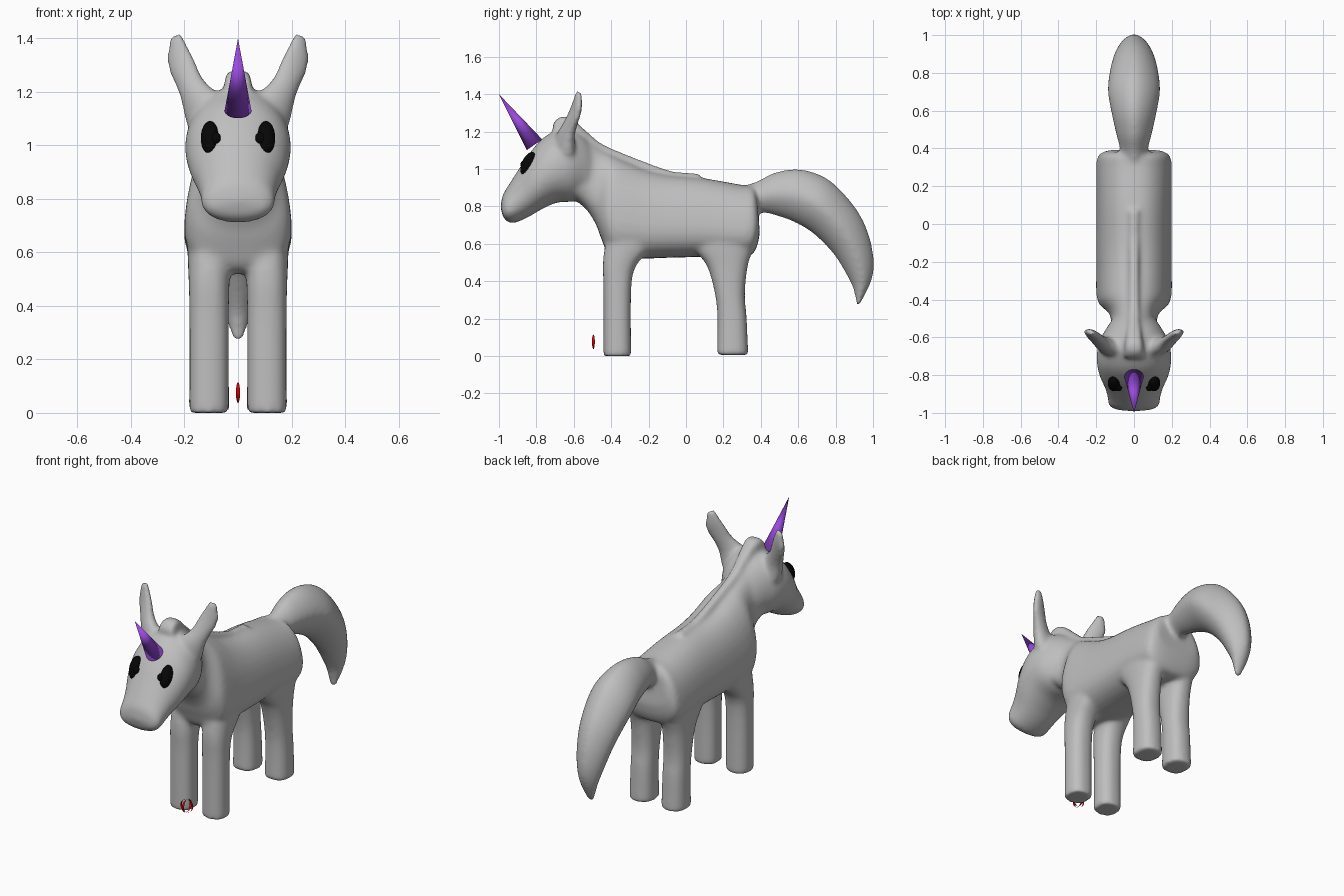
import bpy, bmesh, math
from mathutils import Matrix, Vector

cube = bpy.data.objects.get("Cube")
if cube:
    bpy.data.objects.remove(cube)


def material(name, colour, rough=0.6):
    m = bpy.data.materials.new(name)
    m.use_nodes = True
    m.diffuse_color = (*colour, 1)
    node = m.node_tree.nodes["Principled BSDF"]
    node.inputs["Base Color"].default_value = (*colour, 1)
    node.inputs["Roughness"].default_value = rough
    return m


GREY = material("coat grey", (0.52, 0.52, 0.52))
PURPLE = material("horn purple", (0.32, 0.07, 0.72))
BLACK = material("eye black", (0.002, 0.002, 0.002))
RED = material("ornament red", (0.6, 0.0, 0.0))


def finish(bm, name, mat):
    mesh = bpy.data.meshes.new(name)
    bmesh.ops.recalc_face_normals(bm, faces=bm.faces)
    for f in bm.faces:
        f.smooth = True
    bm.to_mesh(mesh)
    bm.free()
    mesh.materials.append(mat)
    ob = bpy.data.objects.new(name, mesh)
    bpy.context.collection.objects.link(ob)
    return ob


def spline(rows, steps=4):
    """Smoothly resample rows of numbers (Catmull-Rom)."""
    out = []
    for i in range(len(rows) - 1):
        p0, p1, p2, p3 = (rows[min(max(i + k, 0), len(rows) - 1)] for k in (-1, 0, 1, 2))
        for s in range(steps):
            t = s / steps
            out.append([b + 0.5 * t * (c - a + t * (2 * a - 5 * b + 4 * c - d + t * (3 * (b - c) + d - a)))
                        for a, b, c, d in zip(p0, p1, p2, p3)])
    return out + [list(rows[-1])]


def skin(bm, rings, power=2.0, taper=0.0, count=32):
    """Loft superellipse rings given as (centre, across, up)."""
    loops = []
    for centre, across, up in rings:
        loop = []
        for k in range(count):
            t = math.tau * k / count
            c, s = (math.copysign(abs(v) ** (2 / power), v) for v in (math.cos(t), math.sin(t)))
            loop.append(bm.verts.new(centre + across * c * (1 - taper * s) + up * s))
        loops.append(loop)
    for a, b in zip(loops, loops[1:]):
        for k in range(count):
            j = (k + 1) % count
            bm.faces.new((a[k], a[j], b[j], b[k]))
    bm.faces.new(loops[0][::-1])
    bm.faces.new(loops[-1])


def profile_loft(bm, rows, x=0.0, **kw):
    """Rows hold top y, top z, bottom y, bottom z, half width."""
    rings = []
    for ty, tz, by, bz, w in spline(rows):
        top, low = Vector((x, ty, tz)), Vector((x, by, bz))
        rings.append(((top + low) / 2, Vector((w, 0, 0)), (top - low) / 2))
    skin(bm, rings, **kw)


body = bmesh.new()

# torso and neck
profile_loft(body, [
    (0.375, 0.88, 0.395, 0.66, 0.135), (0.355, 0.91, 0.375, 0.575, 0.178),
    (0.30, 0.915, 0.32, 0.53, 0.193), (0.10, 0.95, 0.10, 0.53, 0.193),
    (-0.10, 0.97, -0.10, 0.525, 0.193), (-0.22, 1.0, -0.26, 0.52, 0.193),
    (-0.30, 1.035, -0.40, 0.53, 0.193), (-0.37, 1.065, -0.45, 0.62, 0.178),
    (-0.45, 1.105, -0.48, 0.70, 0.13), (-0.52, 1.155, -0.53, 0.78, 0.118),
    (-0.60, 1.19, -0.60, 0.84, 0.145)], power=2.45, taper=0.2)

# head
profile_loft(body, [
    (-0.47, 1.09, -0.50, 0.80, 0.10), (-0.55, 1.18, -0.55, 0.84, 0.145),
    (-0.65, 1.22, -0.61, 0.825, 0.187), (-0.76, 1.17, -0.69, 0.82, 0.198),
    (-0.84, 1.08, -0.77, 0.785, 0.182), (-0.90, 0.99, -0.83, 0.75, 0.155),
    (-0.945, 0.92, -0.88, 0.725, 0.141), (-0.98, 0.86, -0.93, 0.71, 0.135),
    (-0.99, 0.805, -0.965, 0.726, 0.105), (-0.99, 0.785, -0.978, 0.745, 0.06)],
    power=2.05, taper=0.04)

# mane ridge
profile_loft(body, [
    (-0.715, 1.235, -0.69, 1.12, 0.055), (-0.68, 1.275, -0.66, 1.13, 0.052),
    (-0.62, 1.275, -0.62, 1.13, 0.046), (-0.53, 1.20, -0.54, 1.08, 0.034),
    (-0.45, 1.135, -0.47, 1.02, 0.03), (-0.30, 1.07, -0.32, 0.96, 0.027),
    (-0.10, 0.995, -0.10, 0.89, 0.027), (0.0, 0.98, 0.0, 0.89, 0.027),
    (0.075, 0.978, 0.075, 0.89, 0.027)], power=4)

# tail
profile_loft(body, [
    (0.27, 0.90, 0.32, 0.72, 0.07), (0.38, 0.935, 0.40, 0.765, 0.074),
    (0.47, 0.98, 0.50, 0.745, 0.097), (0.60, 1.0, 0.58, 0.715, 0.12),
    (0.74, 0.958, 0.66, 0.67, 0.139), (0.85, 0.863, 0.73, 0.61, 0.132),
    (0.945, 0.73, 0.80, 0.53, 0.113), (0.998, 0.57, 0.86, 0.43, 0.085),
    (0.998, 0.42, 0.893, 0.36, 0.056), (0.93, 0.275, 0.912, 0.27, 0.022)], power=1.65)

for side in (-1, 1):
    # legs
    profile_loft(body, [
        (-0.441, 0.0, -0.293, 0.0, 0.074), (-0.441, 0.35, -0.293, 0.35, 0.074),
        (-0.445, 0.48, -0.268, 0.48, 0.076), (-0.435, 0.58, -0.19, 0.58, 0.08),
        (-0.41, 0.68, -0.18, 0.68, 0.08)], x=side * 0.108, power=2.4)
    profile_loft(body, [
        (0.333, 0.005, 0.165, 0.005, 0.076), (0.325, 0.2, 0.168, 0.2, 0.073),
        (0.315, 0.33, 0.155, 0.33, 0.073), (0.33, 0.48, 0.113, 0.48, 0.076),
        (0.36, 0.58, 0.04, 0.58, 0.08), (0.365, 0.68, 0.03, 0.68, 0.08)],
        x=side * 0.108, power=2.4)
    # ears
    across = Vector((side * 0.87, 0.33, -0.36))
    up = Vector((side * -0.3, 0.93, 0.0))
    rings = [(Vector((side * x, y, z)), across * w, up * d) for x, y, z, w, d in spline([
        (0.105, -0.655, 1.11, 0.10, 0.06), (0.148, -0.642, 1.18, 0.07, 0.044),
        (0.181, -0.62, 1.235, 0.055, 0.035), (0.21, -0.594, 1.30, 0.056, 0.027),
        (0.225, -0.58, 1.35, 0.047, 0.023), (0.233, -0.573, 1.414, 0.024, 0.015)])]
    skin(body, rings)

# fuse the limbs into one soft skin
skin_object = finish(body, "body", GREY)
fuse = skin_object.modifiers.new("fuse", "REMESH")
fuse.mode = "VOXEL"
fuse.voxel_size = 0.011
fuse.use_smooth_shade = True
soften = skin_object.modifiers.new("soften", "SMOOTH")
soften.factor = 0.5
soften.iterations = 15

# horn
base, tip = Vector((0, -0.81, 1.13)), Vector((0, -1.0, 1.4))
axis = tip - base
bm = bmesh.new()
bmesh.ops.create_cone(bm, cap_ends=True, segments=32, radius1=0.05, radius2=0.0, depth=axis.length)
horn = finish(bm, "horn", PURPLE)
horn.location = (base + tip) / 2
horn.rotation_mode = "QUATERNION"
horn.rotation_quaternion = axis.to_track_quat("Z", "Y")

# eyes with a small inner bulge
for side, label in ((-1, "right"), (1, "left")):
    bm = bmesh.new()
    for offset, size in (((0, 0, 0), (0.034, 0.034, 0.067)),
                         ((-side * 0.028, -0.006, -0.01), (0.02, 0.018, 0.022))):
        part = bmesh.ops.create_uvsphere(bm, u_segments=20, v_segments=12, radius=1)["verts"]
        bmesh.ops.scale(bm, vec=size, verts=part)
        bmesh.ops.translate(bm, vec=offset, verts=part)
    eye = finish(bm, label + "_eye", BLACK)
    eye.location = (side * 0.105, -0.844, 1.028)
    eye.rotation_mode = "ZYX"
    eye.rotation_euler = (math.radians(-24), 0, side * math.radians(30))

# open ball of four upright strips
bm = bmesh.new()
bmesh.ops.create_uvsphere(bm, u_segments=16, v_segments=12, radius=0.039)
bmesh.ops.rotate(bm, verts=bm.verts, matrix=Matrix.Rotation(math.pi / 16, 3, "Z"))
spare = []
for f in bm.faces:
    c = f.calc_center_median()
    if min(abs(c.x), abs(c.y)) > 0.002:
        spare.append(f)
bmesh.ops.delete(bm, geom=spare, context="FACES")
ornament = finish(bm, "ground_ornament", RED)
ornament.location = (0, -0.495, 0.076)
